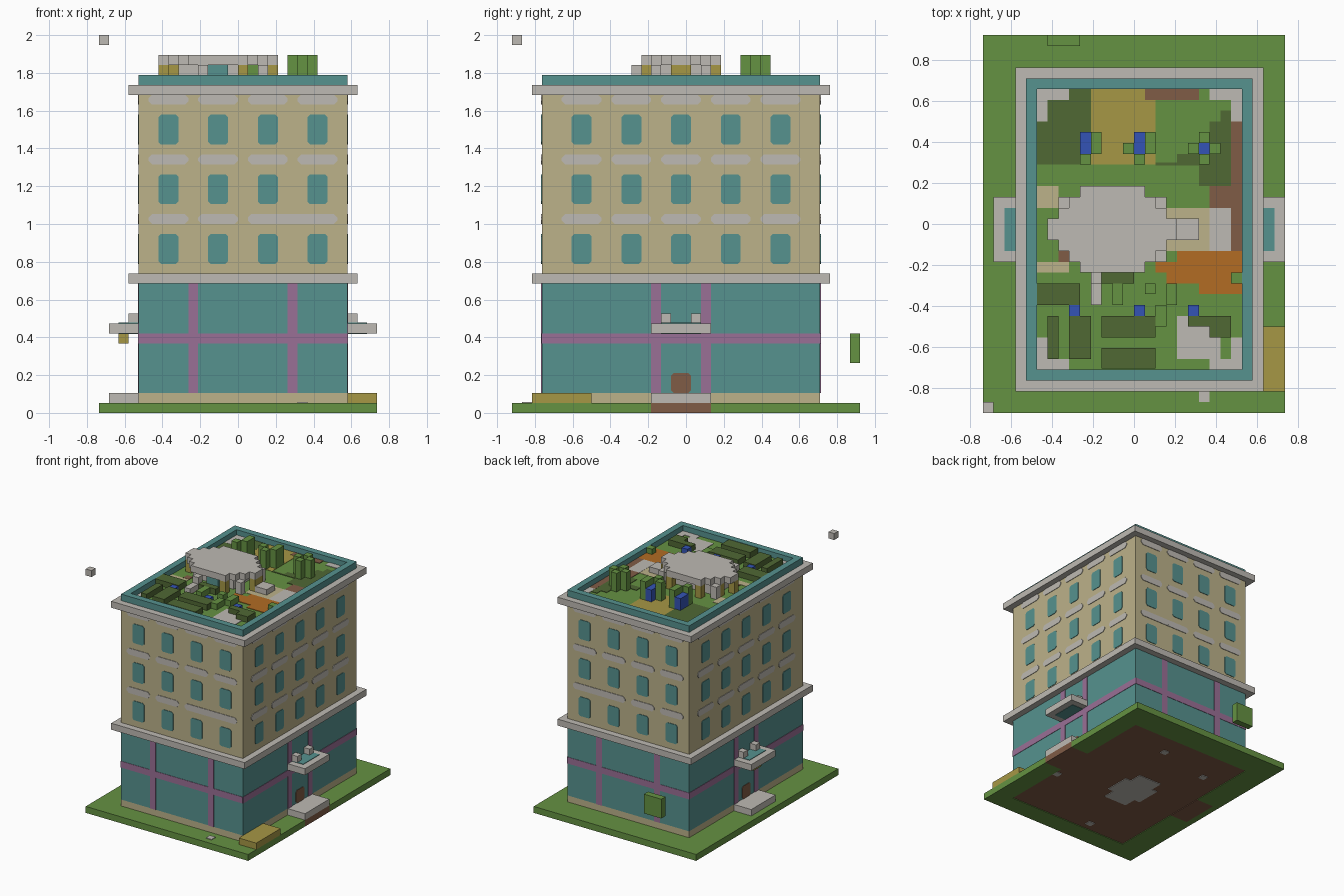
import bpy, bmesh
from mathutils import Matrix, Vector

cube = bpy.data.objects.get("Cube")
if cube:
    bpy.data.objects.remove(cube)

V = 2 / 38                      # one building block
CENTRE = Vector((14, 17.5, 0))  # grid origin in blocks


def colour(name, *rgb):
    lin = [((c / 255 + 0.055) / 1.055) ** 2.4 for c in rgb] + [1]
    mat = bpy.data.materials.new(name)
    mat.use_nodes = True
    mat.diffuse_color = lin
    mat.node_tree.nodes["Principled BSDF"].inputs["Base Color"].default_value = lin
    return mat


GREEN = colour("grass green", 101, 146, 66)
DARK = colour("hedge green", 80, 104, 52)
GREY = colour("pale stone", 190, 186, 179)
TEAL = colour("teal glass", 86, 146, 143)
TAN = colour("tan wall", 188, 178, 138)
PINK = colour("mauve trim", 154, 112, 150)
BROWN = colour("brown wood", 128, 92, 70)
GOLD = colour("ochre", 166, 151, 69)
ORANGE = colour("orange", 178, 108, 36)
BLUE = colour("blue flower", 52, 84, 182)


def finish(name, bm, mat):
    mesh = bpy.data.meshes.new(name)
    bm.to_mesh(mesh)
    bm.free()
    mesh.materials.append(mat)
    obj = bpy.data.objects.new(name, mesh)
    bpy.context.collection.objects.link(obj)


def boxes(name, mat, k0, k1, *rects):
    """Boxes from block k0 to k1 over (i0, i1, j0, j1) footprints."""
    bm = bmesh.new()
    for i0, i1, j0, j1 in rects:
        lo, hi = Vector((i0, j0, k0)), Vector((i1, j1, k1))
        mid = ((lo + hi) / 2 - CENTRE) * V
        size = (hi - lo) * V
        bmesh.ops.create_cube(bm, size=1, matrix=Matrix.Translation(mid) @ Matrix.Diagonal((*size, 1)))
    finish(name, bm, mat)


def cells(*pairs):
    return [(i, i + 1, j, j + 1) for i, j in pairs]


# Wall planes of the main block
X0, X1, Y0, Y1 = 4, 25, 3, 31
WALLS = {
    "front": lambda u, w, d: (u, Y0 - d, w),
    "back": lambda u, w, d: (u, Y1 + d, w),
    "left": lambda u, w, d: (X1 + d, u, w),
    "right": lambda u, w, d: (X0 - d, u, w),
}


def plates(name, mat, side, rects, cut=0, depth=0.08):
    """Thin corner-cut plates on a wall."""
    place = WALLS[side]
    bm = bmesh.new()
    for u0, u1, w0, w1 in rects:
        c = cut
        if c:
            outline = [(u0 + c, w0), (u1 - c, w0), (u1, w0 + c), (u1, w1 - c),
                       (u1 - c, w1), (u0 + c, w1), (u0, w1 - c), (u0, w0 + c)]
        else:
            outline = [(u0, w0), (u1, w0), (u1, w1), (u0, w1)]
        rings = [[bm.verts.new((Vector(place(u, w, d)) - CENTRE) * V) for u, w in outline]
                 for d in (0, depth)]
        bm.faces.new(rings[1])
        n = len(outline)
        for a in range(n):
            b = (a + 1) % n
            bm.faces.new((rings[0][a], rings[0][b], rings[1][b], rings[1][a]))
    bmesh.ops.recalc_face_normals(bm, faces=bm.faces)
    finish(name, bm, mat)


# Ground
boxes("lawn", GREEN, 0, 1, (0, 28, 0, Y0), (0, 28, Y1, 35), (0, X0, Y0, 14), (0, 1, 14, 20),
      (0, X0, 20, Y1), (X1, 28, Y0, 14), (X1, 28, 20, Y1))
boxes("foundation", BROWN, 0.1, 1, (X0, X1, Y0, Y1))
boxes("side_paths", BROWN, 0, 1, (1, X0, 14, 20), (X1, 28, 14, 20))
boxes("underside_stone", GREY, 0, 0.2, (10, 16, 14, 18), (11, 15, 12, 20),
      *cells((16, 27), (7, 25), (11, 4), (24, 12)))
boxes("paving_stone", GREY, 0.9, 1.1, *cells((20, 1)))
boxes("sandbox", GOLD, 1, 2, (X1, 28, 2, 8))

# Main walls and ledges
FOOT = (X0, X1, Y0, Y1)
RIM = (3, 26, 2, 32)
boxes("plinth", TAN, 1, 2, FOOT)
boxes("ground_floor", TEAL, 2, 13, FOOT)
boxes("lower_ledge", GREY, 13, 14, RIM)
boxes("upper_floors", TAN, 14, 32, FOOT)
boxes("upper_ledge", GREY, 32, 33, RIM)
boxes("parapet", TEAL, 33, 34, (X0, X1, Y0, 4), (X0, X1, 30, Y1), (X0, 5, 4, 30), (24, X1, 4, 30))

# Facade details
for side in WALLS:
    wide = side in ("left", "right")
    count, lo, hi = (5, Y0, Y1) if wide else (4, X0, X1)
    starts = [6 + 5 * n for n in range(count)]
    floors = (15, 21, 27)
    plates(side + "_windows", TEAL, side,
           [(u, u + 2, w, w + 3) for w in floors for u in starts], 0.25)
    plates(side + "_panels", GREY, side,
           [(u - 1, u + 3, w + 4, w + 5) for w in floors for u in starts], 0.35)
    if not wide:
        plates(side + "_panel_link", GREY, side, [(18, 21, 19, 20)], 0, 0.07)
    posts = (14, 19) if wide else (9, 19)
    plates(side + "_trim_posts", PINK, side, [(u, u + 1, 2, 13) for u in posts])
    plates(side + "_trim_band", PINK, side, [(lo, hi, 7, 8)], 0, 0.06)
    if wide:
        plates(side + "_door", BROWN, side, [(16, 18, 2, 4)], 0.25)

# Entrances with steps and balconies
for side, a, b, wall in (("left", X1, 28, X1), ("right", 1, X0, X0 - 1)):
    boxes(side + "_step", GREY, 1, 2, (a, b, 14, 20))
    boxes(side + "_balcony", GREY, 8, 9, (a, b, 14, 20))
    inner = (a, b - 1) if side == "left" else (a + 1, b)
    boxes(side + "_balcony_floor", TEAL, 7.95, 9.08, (*inner, 15, 19))
    boxes(side + "_balcony_posts", GREY, 9, 10, *cells((wall, 15), (wall, 18)))
boxes("right_lamp", GOLD, 7, 8, (2, 3, 16, 18))

# Loose pieces
boxes("back_bush", GREEN, 5, 8, (6, 9, 34, 35))
boxes("floating_block", GREY, 37, 38, (0, 1, 0, 1))

# Roof garden surfaces
F = 33
boxes("roof_lawn", GREEN, F, F + 0.1, (5, 24, 4, 30))
boxes("dark_lawn", DARK, F, F + 0.17, (5, 9, 23, 30), (9, 10, 26, 30), (20, 23, 21, 23),
      *[(17 + n, 23, 22 + n, 23 + n) for n in range(1, 6)], (16, 20, 22.9, 23.2))
boxes("ochre_patch", GOLD, F, F + 0.15, (10, 16, 23, 30))
boxes("wood_deck", BROWN, F, F + 0.18, (15, 20, 29, 30), (23, 24, 21, 27), (21, 24, 19, 21),
      (23, 24, 15, 19), (7, 8, 14, 15))
boxes("orange_terrace", ORANGE, F, F + 0.18, (18, 24, 13, 15), (17, 22, 12, 13), (20, 24, 11, 12),
      (16, 18, 13, 14), (21, 23, 12, 13))
boxes("corner_paving", GREY, F, F + 0.18,
      *[(i, i + 3, j, j + 1) for i in (5, 21) for j in (4, 29)],
      *[(i, i + 1, j, j + 3) for i in (5, 23) for j in (4, 27)],
      (18, 22, 5, 8), (18, 21, 8, 9), (21, 23, 15, 19))
boxes("tan_paving", TAN, F, F + 0.15, (17, 21, 15, 19), (5, 8, 13, 14), (5, 7, 19, 21))

# Hedges, flowers and trees
boxes("hedges", DARK, F, F + 1, (5, 9, 10, 12), (6, 7, 5, 9), (8, 10, 5, 9), (11, 16, 7, 9),
      (11, 16, 4.1, 6), (21, 23, 7, 9), (19, 21, 8, 9), (11, 14, 12, 13))
boxes("low_bushes", GREEN, F, F + 1, (12, 13, 10, 12), (15, 16, 11, 12), (17, 18, 10, 12),
      (16, 17, 8, 10), *cells((23, 12)))
boxes("flowers", BLUE, F, F + 0.9, *cells((8, 9), (14, 9), (19, 9)))
boxes("tree_flowers", BLUE, F, F + 2, (9, 10, 24, 26), (14, 15, 24, 26), *cells((20, 24)))
boxes("trees", GREEN, F, F + 3, (10, 11, 24, 26), (15, 16, 24, 26),
      *cells((9, 23), (13, 24), (14, 23), (19, 24), (21, 24), (20, 25), (20, 23)))

# Pavilion: stepped round roof on posts
insets = (3, 2, 1, 0)
boxes("pavilion_roof", GREY, 35, 36,
      *[(6 + s, 18 - s, j, j + 1) for n, s in enumerate(insets) for j in (13 + n, 20 - n)])
boxes("pavilion_posts", GOLD, F, 35,
      *cells((6, 16), (17, 16), (17, 17), (14, 13), (14, 20), (9, 20), (7, 18)))
boxes("pavilion_core", GREY, F, 35, (8, 15, 15, 19))
boxes("pavilion_glass", TEAL, F, 35, (11, 13, 14, 15))
boxes("pavilion_stand", GREY, F, 35, (10, 11, 12, 13), *cells((7, 19), (16, 19), (16, 14)))
boxes("pavilion_walk", GREY, F, F + 1, (10, 11, 10, 12), (18, 20, 16, 18))
